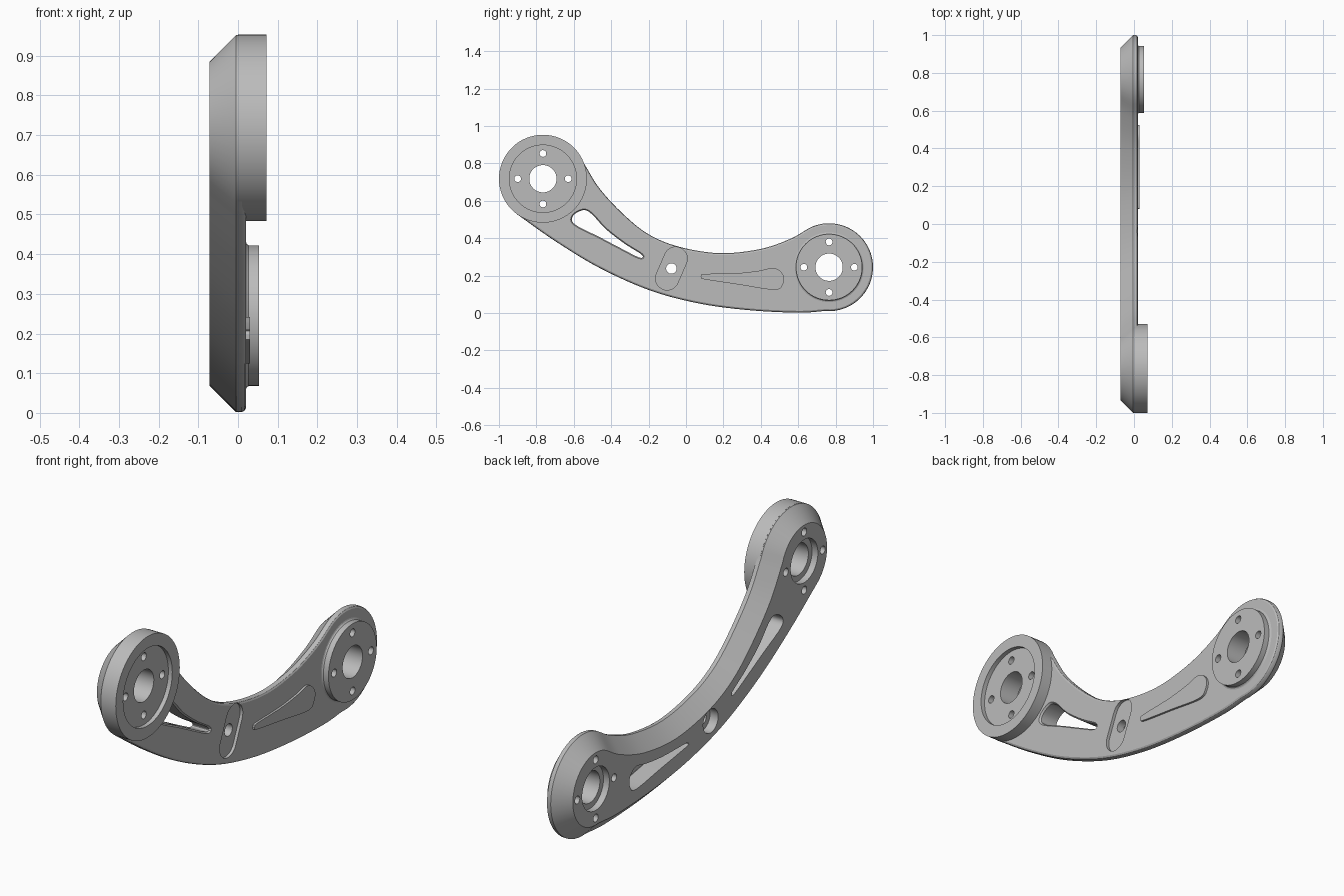
import bpy, bmesh, math
from mathutils import Vector

if "Cube" in bpy.data.objects:
    bpy.data.objects.remove(bpy.data.objects["Cube"])

grey = bpy.data.materials.new("plain grey metal")
grey.use_nodes = True
colour = (0.5, 0.5, 0.5, 1)
grey.diffuse_color = colour
grey.node_tree.nodes["Principled BSDF"].inputs["Base Color"].default_value = colour

UPPER, LOWER, MIDDLE = (-0.765, 0.718), (0.765, 0.245), (-0.078, 0.238)
R = 0.235


def arc(centre, radius, start, end, count):
    """Points on an arc in the side plane, angles in degrees."""
    angles = [math.radians(start + (end - start) * i / count) for i in range(count + 1)]
    return [Vector((centre[0] + radius * math.cos(a), centre[1] + radius * math.sin(a))) for a in angles]


def circle(centre, radius, count=48):
    return arc(centre, radius, 0, 360, count)[:-1]


def spline(points, closed=False, steps=6):
    """Smooth curve through the given points."""
    p = [Vector(q) for q in points]
    p = [p[-1]] + p + p[:2] if closed else [2 * p[0] - p[1]] + p + [2 * p[-1] - p[-2]]
    out = []
    for a, b, c, d in zip(p, p[1:], p[2:], p[3:]):
        for i in range(steps):
            t = i / steps
            out.append(0.5 * (2 * b + (c - a) * t + (2 * a - 5 * b + 4 * c - d) * t ** 2
                              + (3 * b - a - 3 * c + d) * t ** 3))
    return out if closed else out + [p[-2]]


def inset(loop, amount):
    """Shift a counter-clockwise loop inward."""
    out = []
    for i, q in enumerate(loop):
        t = (loop[(i + 1) % len(loop)] - loop[i - 1]).normalized()
        out.append(q + amount * Vector((-t.y, t.x)))
    return out


def loft(bm, sections):
    """Closed solid through loops placed at successive x positions."""
    rings = [[bm.verts.new((x, q.x, q.y)) for q in loop] for x, loop in sections]
    for a, b in zip(rings, rings[1:]):
        for i in range(len(a)):
            j = (i + 1) % len(a)
            bm.faces.new((a[i], a[j], b[j], b[i]))
    bm.faces.new(rings[0][::-1])
    bm.faces.new(rings[-1])


def make(name, solids):
    bm = bmesh.new()
    for sections in solids:
        loft(bm, sections)
    mesh = bpy.data.meshes.new(name)
    bm.to_mesh(mesh)
    bm.free()
    mesh.materials.append(grey)
    obj = bpy.data.objects.new(name, mesh)
    bpy.context.collection.objects.link(obj)
    return obj


def turned(centre, profile, count=48):
    """Round solid from (x, radius) steps."""
    return [(x, circle(centre, r, count)) for x, r in profile]


# Outline of the curved arm with its two round ends
bottom_edge = spline([(-0.906, 0.53), (-0.70, 0.385), (-0.46, 0.24), (-0.19, 0.12),
                      (0.075, 0.05), (0.34, 0.015), (0.6, 0.002), (0.745, 0.011)])
top_edge = spline([(0.651, 0.45), (0.556, 0.396), (0.396, 0.342), (0.182, 0.32),
                   (-0.032, 0.353), (-0.193, 0.417), (-0.326, 0.52), (-0.46, 0.663), (-0.544, 0.798)])
outline = (bottom_edge + arc(LOWER, R, -95, 119, 32)[1:-1]
           + top_edge + arc(UPPER, R - 0.0005, 20, 233, 32)[1:-1])
arm = make("curved_arm", [[(-0.072, inset(outline, 0.067)), (-0.005, outline), (0.01, outline),
                           (0.016, inset(outline, 0.003)), (0.02, inset(outline, 0.01))]])

# Upper disc with a shallow recess, lower boss with a fillet at its foot
disc = make("upper_disc", [turned(UPPER, [(0.0, R), (0.072, R), (0.072, 0.18), (0.052, 0.18)], 64)])
boss = make("lower_boss", [turned(LOWER, [(0.01, 0.186), (0.02, 0.186), (0.022, 0.181),
                                          (0.027, 0.177), (0.053, 0.177)], 64)])

# Bores, bolt holes and the pivot hole
holes = []
for centre in (UPPER, LOWER):
    holes.append(turned(centre, [(-0.1, 0.1), (-0.042, 0.1), (-0.042, 0.073), (0.1, 0.073)]))
    for bolt in circle(centre, 0.135, 4):
        holes.append(turned(bolt, [(-0.1, 0.018), (0.1, 0.018)], 20))
pivot = turned(MIDDLE, [(-0.1, 0.055), (-0.03, 0.055), (-0.03, 0.028), (0.1, 0.028)], 32)

# Tapered windows through the arm, with softened rims
left_window = spline([(-0.595, 0.475), (-0.46, 0.405), (-0.35, 0.347), (-0.25, 0.297), (-0.237, 0.312),
                      (-0.33, 0.372), (-0.43, 0.45), (-0.505, 0.53), (-0.55, 0.55), (-0.603, 0.52)], True)
right_window = spline([(0.1, 0.186), (0.29, 0.157), (0.47, 0.13), (0.512, 0.155), (0.515, 0.2),
                       (0.47, 0.235), (0.39, 0.22), (0.27, 0.207), (0.1, 0.203), (0.09, 0.195)], True)
windows = [[(-0.1, w), (0.012, w), (0.02, inset(w, -0.006)), (0.03, inset(w, -0.006))]
           for w in (left_window, right_window)]

# Slanted rounded recess around the pivot
tilt = Vector((0.023, 0.053))
angle = math.degrees(math.atan2(tilt.y, tilt.x))
pad = (arc(Vector(MIDDLE) + tilt, 0.062, angle - 90, angle + 90, 16)
       + arc(Vector(MIDDLE) - tilt, 0.062, angle + 90, angle + 270, 16))
hole_cutter = make("hole_cutter", holes + [pivot] + windows)
pad_cutter = make("pad_cutter", [[(0.006, pad), (0.04, pad)]])

for obj, cutters in ((arm, (pad_cutter, hole_cutter)), (disc, (hole_cutter,)), (boss, (hole_cutter,))):
    for cutter in cutters:
        mod = obj.modifiers.new("cut", "BOOLEAN")
        mod.operation, mod.solver, mod.object = "DIFFERENCE", "EXACT", cutter

# Bake the cuts, then drop the cutters
bpy.context.view_layer.update()
graph = bpy.context.evaluated_depsgraph_get()
baked = [(o, bpy.data.meshes.new_from_object(o.evaluated_get(graph))) for o in (arm, disc, boss)]
for obj, mesh in baked:
    obj.modifiers.clear()
    obj.data = mesh
for cutter in (hole_cutter, pad_cutter):
    bpy.data.objects.remove(cutter)

bpy.ops.object.select_all(action="DESELECT")
for obj in (arm, disc, boss):
    obj.select_set(True)
bpy.context.view_layer.objects.active = arm
bpy.ops.object.shade_smooth_by_angle(angle=math.radians(28))
